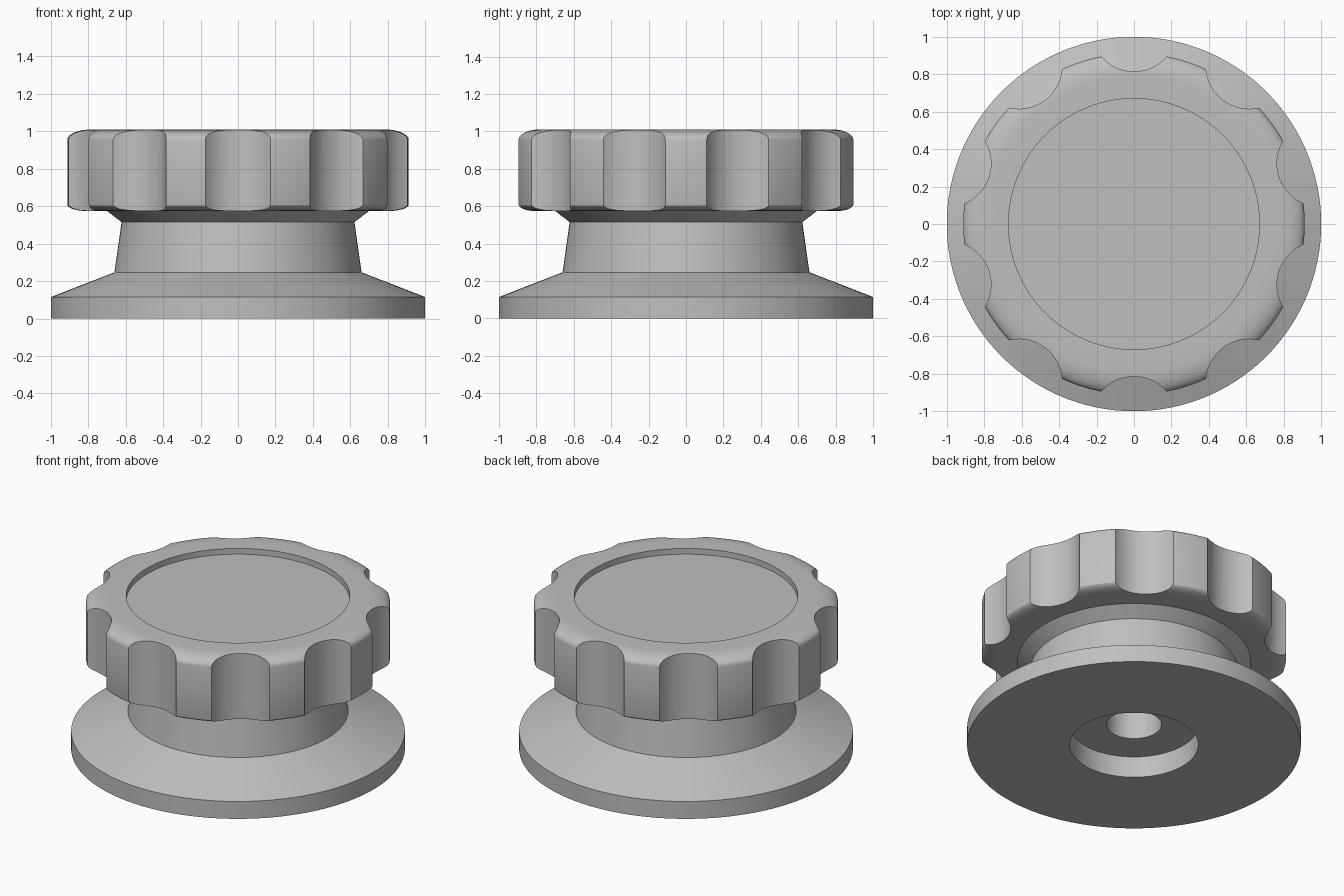
import bpy, bmesh
from math import sin, cos, pi, tau, radians
from mathutils import Matrix

if "Cube" in bpy.data.objects:
    bpy.data.objects.remove(bpy.data.objects["Cube"])

SEGMENTS = 120
GRIPS = 10

grey = bpy.data.materials.new("grey")
grey.use_nodes = True
grey.diffuse_color = (0.52, 0.52, 0.52, 1)
grey.node_tree.nodes["Principled BSDF"].inputs["Base Color"].default_value = grey.diffuse_color


def make_object(name, bm):
    bmesh.ops.recalc_face_normals(bm, faces=bm.faces)
    mesh = bpy.data.meshes.new(name)
    bm.to_mesh(mesh)
    bm.free()
    mesh.materials.append(grey)
    obj = bpy.data.objects.new(name, mesh)
    bpy.context.collection.objects.link(obj)
    return obj


def lathe(name, profile):
    """Spin (radius, z) points that start and end on the axis into a closed solid."""
    bm = bmesh.new()
    rings = []
    for r, z in profile:
        if r == 0:
            rings.append([bm.verts.new((0, 0, z))] * SEGMENTS)
        else:
            rings.append([bm.verts.new((r * cos(tau * i / SEGMENTS), r * sin(tau * i / SEGMENTS), z))
                          for i in range(SEGMENTS)])
    for a, b in zip(rings, rings[1:]):
        for i in range(SEGMENTS):
            j = (i + 1) % SEGMENTS
            corners = dict.fromkeys((a[i], a[j], b[j], b[i]))
            bm.faces.new(list(corners))
    return make_object(name, bm)


def quarter(r, z, width, height, start, steps=8):
    """Quarter ellipse points, used to round the rim of the knob."""
    return [(r + width * cos(start + pi / 2 * i / steps), z + height * sin(start + pi / 2 * i / steps))
            for i in range(steps + 1)]


def smooth(obj):
    bpy.ops.object.select_all(action="DESELECT")
    obj.select_set(True)
    bpy.context.view_layer.objects.active = obj
    bpy.ops.object.shade_smooth_by_angle(angle=radians(25))


# Flanged base with a tapered neck and a stepped bore underneath
base = lathe("flanged_base", [
    (0, 0.56), (0.165, 0.56), (0.165, 0.14), (0.386, 0.14), (0.386, 0),
    (1, 0), (1, 0.115), (0.66, 0.247), (0.622, 0.515), (0.7, 0.575), (0.7, 0.6), (0, 0.6)])

# Knob with rounded rims and a recessed top
knob = lathe("grip_knob",
             [(0, 0.575)]
             + quarter(0.812, 0.61, 0.1, 0.035, -pi / 2)
             + quarter(0.782, 0.955, 0.13, 0.055, 0)
             + [(0.67, 1.01), (0.67, 0.972), (0, 0.972)])

# Finger scallops cut around the knob
bm = bmesh.new()
for i in range(GRIPS):
    angle = pi / 2 + tau * i / GRIPS
    place = Matrix.Rotation(angle, 4, "Z") @ Matrix.Translation((1.046, 0, 0.8))
    bmesh.ops.create_cone(bm, cap_ends=True, segments=64, radius1=0.231, radius2=0.231,
                          depth=0.8, matrix=place)
cutter = make_object("scallop_cutter", bm)
cutter.hide_render = True

cut = knob.modifiers.new("scallops", "BOOLEAN")
cut.operation = "DIFFERENCE"
cut.solver = "EXACT"
cut.object = cutter
bpy.context.view_layer.objects.active = knob
bpy.ops.object.modifier_apply(modifier=cut.name)
bpy.data.objects.remove(cutter)

for part in (base, knob):
    smooth(part)
